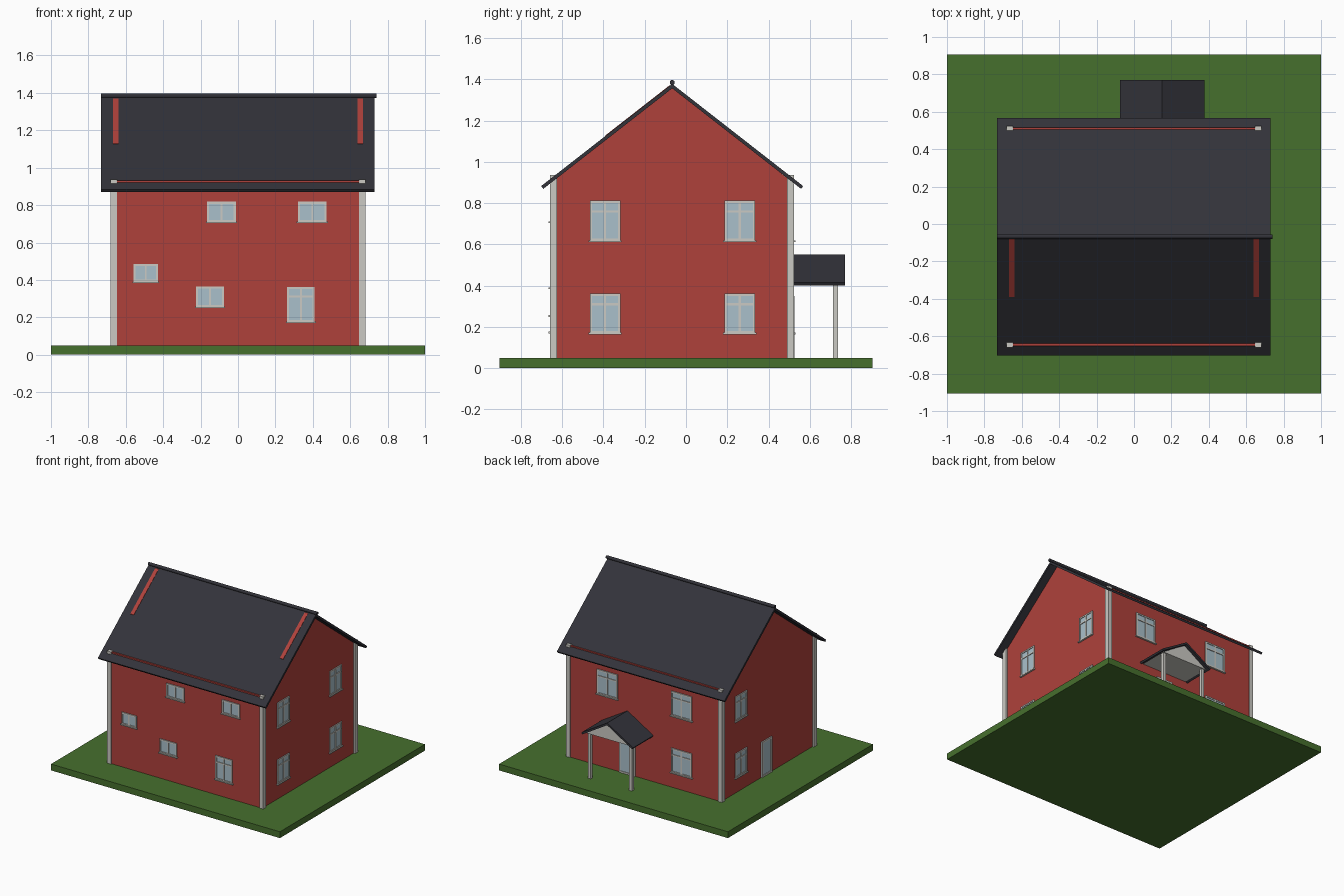
import bpy, bmesh, math

if "Cube" in bpy.data.objects:
    bpy.data.objects.remove(bpy.data.objects["Cube"])

def material(name, rgb):
    m = bpy.data.materials.new(name)
    m.diffuse_color = (*rgb, 1)
    m.use_nodes = True
    m.node_tree.nodes["Principled BSDF"].inputs["Base Color"].default_value = m.diffuse_color
    return m

RED = material("red_wall", (0.43, 0.053, 0.044))
ROOF = material("dark_slate", (0.033, 0.033, 0.042))
GREEN = material("grass_green", (0.062, 0.160, 0.027))
TRIM = material("pale_trim", (0.60, 0.59, 0.55))
GLASS = material("pale_blue_glass", (0.40, 0.53, 0.60))

def finish(name, bm, mat):
    bmesh.ops.recalc_face_normals(bm, faces=bm.faces)
    me = bpy.data.meshes.new(name)
    bm.to_mesh(me)
    bm.free()
    me.materials.append(mat)
    ob = bpy.data.objects.new(name, me)
    bpy.context.collection.objects.link(ob)
    return ob

def boxes(name, spans, mat):
    """One object from boxes given as (x0, x1, y0, y1, z0, z1)."""
    bm = bmesh.new()
    for x0, x1, y0, y1, z0, z1 in spans:
        vs = bmesh.ops.create_cube(bm, size=1)["verts"]
        for v in vs:
            v.co = ((x0 + x1) / 2 + v.co.x * (x1 - x0),
                    (y0 + y1) / 2 + v.co.y * (y1 - y0),
                    (z0 + z1) / 2 + v.co.z * (z1 - z0))
    return finish(name, bm, mat)

def prism(name, outline, a, b, mat, axis="x"):
    """Extrude an outline of (horizontal, z) points from a to b along an axis."""
    bm = bmesh.new()
    put = (lambda p, t: (t, p[0], p[1])) if axis == "x" else (lambda p, t: (p[0], t, p[1]))
    r0 = [bm.verts.new(put(p, a)) for p in outline]
    r1 = [bm.verts.new(put(p, b)) for p in outline]
    n = len(outline)
    bm.faces.new(r0)
    bm.faces.new(r1)
    for i in range(n):
        bm.faces.new((r0[i], r0[(i + 1) % n], r1[(i + 1) % n], r1[i]))
    return finish(name, bm, mat)

def slope(name, mid, ridge, half, pitch, thick, sign, a, b, axis):
    """One pitched roof slab, square-cut at the eave."""
    ang = math.atan(pitch)
    ex, ez = half, ridge - pitch * half
    pts = [(0, ridge), (ex, ez),
           (ex - thick * math.sin(ang), ez - thick * math.cos(ang)),
           (0, ridge - thick / math.cos(ang))]
    return prism(name, [(mid + sign * p, z) for p, z in pts], a, b, ROOF, axis)

# Main dimensions
X, YF, YB, G, TOP = 0.668, -0.652, 0.516, 0.05, 0.932
MID, RIDGE, PITCH, T = -0.067, 1.378, 0.78, 0.03

def roof_z(y):
    return RIDGE - PITCH * abs(y - MID)

# Lawn slab
boxes("lawn", [(-1, 1, -0.905, 0.905, 0, G)], GREEN)

# Walls
boxes("front_wall", [(-X, X, YF, YF + T, G, TOP)], RED)
boxes("back_wall", [(-X, X, YB - T, YB, G, TOP)], RED)
for s, side in ((-1, "left"), (1, "right")):
    boxes(side + "_wall", [(*sorted((s * X, s * (X - T))), YF + T, YB - T, G, 0.915)], RED)
    # Gable: its top shows slightly through the upper front slope
    gable = [(YF, 0.9), (-0.39, roof_z(-0.39) - 0.01), (-0.39, roof_z(-0.39) + 0.003),
             (-0.08, roof_z(-0.08) + 0.003), (MID, RIDGE - 0.008), (YB, 0.9)]
    prism(side + "_gable", gable, s * X, s * (X - T), RED)
    # Corner posts
    for name, y0, y1 in (("front", -0.66, -0.625), ("back", 0.489, 0.524)):
        boxes(f"{name}_{side}_corner_post",
              [(*sorted((s * 0.648, s * 0.682)), y0, y1, G, 0.936)], TRIM)

# Main roof and ridge cap
for s, name in ((-1, "front_roof"), (1, "back_roof")):
    slope(name, MID, RIDGE, 0.635, PITCH, 0.017, s, -0.733, 0.731, "x")
bm = bmesh.new()
bmesh.ops.create_cone(bm, cap_ends=True, segments=12, radius1=0.012, radius2=0.012, depth=1.475)
for v in bm.verts:
    v.co = (v.co.z + 0.004, v.co.x + MID, v.co.y + 1.385)
finish("ridge_cap", bm, ROOF)

def on_wall(side, u0, u1, z0, z1, d):
    """Box on a wall's outer face, standing out by d."""
    return {"front": (u0, u1, YF - d, YF + 0.002, z0, z1),
            "back": (u0, u1, YB - 0.002, YB + d, z0, z1),
            "right": (X - 0.002, X + d, u0, u1, z0, z1),
            "left": (-X - d, -X + 0.002, u0, u1, z0, z1)}[side]

def window(name, side, u0, u1, z0, z1, transom=True, sill=True):
    f, b, m = 0.011, 0.005, (u0 + u1) / 2
    boxes(name + "_glass", [on_wall(side, u0, u1, z0, z1, 0.003)], GLASS)
    bars = [(u0, u0 + f, z0, z1), (u1 - f, u1, z0, z1), (u0 + f, u1 - f, z0, z0 + f),
            (u0 + f, u1 - f, z1 - f, z1), (m - b, m + b, z0 + f, z1 - f)]
    if transom:
        zt = z1 - 0.27 * (z1 - z0)
        bars.append((u0 + f, u1 - f, zt - b, zt + b))
    boxes(name + "_frame", [on_wall(side, *r, 0.008) for r in bars], TRIM)
    if sill:
        boxes(name + "_sill", [on_wall(side, u0 - 0.006, u1 + 0.006, z0 - 0.006, z0 + 0.002, 0.014)], TRIM)

UP, LOW = (0.618, 0.812), (0.17, 0.362)
# Front windows
for i, (a, b, c, d, t) in enumerate([
        (-0.166, -0.012, 0.71, 0.818, False), (0.32, 0.474, 0.71, 0.818, False),
        (-0.558, -0.428, 0.39, 0.486, False), (-0.225, -0.075, 0.255, 0.364, False),
        (0.262, 0.41, 0.175, 0.362, True)]):
    window(f"front_window_{i + 1}", "front", a, b, c, d, t)
# Side and back windows
for name, (c, d) in (("upper", UP), ("lower", LOW)):
    window(f"right_{name}_window_front", "right", -0.466, -0.318, c, d)
    window(f"right_{name}_window_back", "right", 0.186, 0.335, c, d)
    window(f"left_{name}_window", "left", 0.2, 0.345, c, d)
    window(f"back_{name}_window", "back", -0.415, -0.235, c, d)
window("back_upper_window_right", "back", 0.235, 0.415, *UP)

# Doors: framed glass panels
def door(name, side, u0, u1, z1):
    f = 0.013
    boxes(name + "_panel", [on_wall(side, u0, u1, G, z1, 0.004)], GLASS)
    boxes(name + "_frame", [on_wall(side, *r, 0.009) for r in (
        (u0, u0 + f, G, z1), (u1 - f, u1, G, z1),
        (u0 + f, u1 - f, z1 - f, z1), (u0 + f, u1 - f, G, G + f))], TRIM)

door("back_door", "back", 0.08, 0.22, 0.35)
door("left_door", "left", -0.11, 0.015, 0.33)

# Porch: pitched roof, pale gable filling and two posts
for s, name in ((-1, "porch_roof_left"), (1, "porch_roof_right")):
    slope(name, 0.15, 0.55, 0.226, 0.6, 0.015, s, YB - 0.01, 0.77, "y")
prism("porch_gable", [(-0.05, 0.408), (0.35, 0.408), (0.15, 0.535)], YB, 0.745, TRIM, "y")
for s, name in ((-1, "porch_post_left"), (1, "porch_post_right")):
    c = 0.15 + s * 0.18
    boxes(name, [(c - 0.012, c + 0.012, 0.712, 0.736, G, 0.42)], TRIM)
